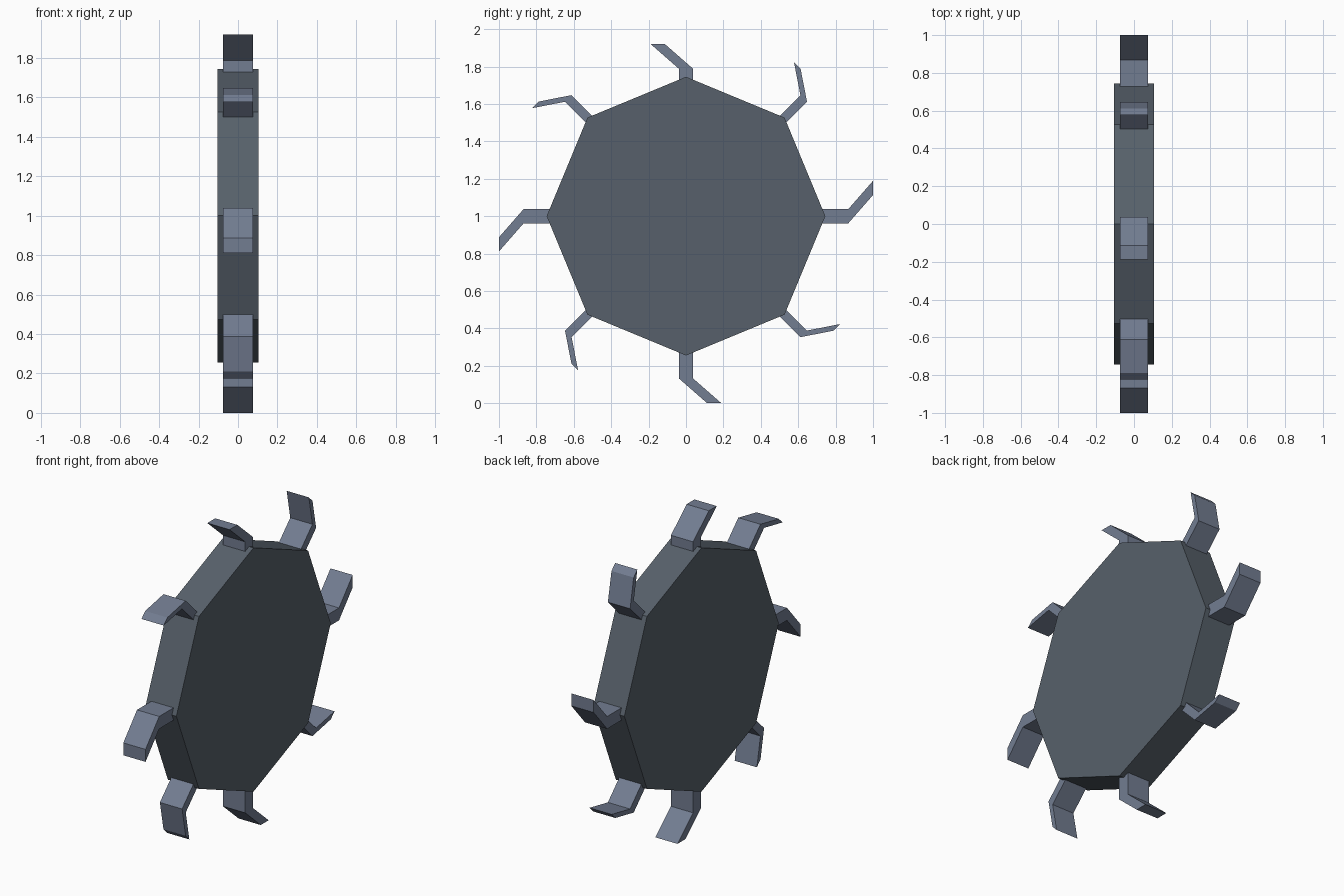
import bpy, math

if "Cube" in bpy.data.objects:
    bpy.data.objects.remove(bpy.data.objects["Cube"])

def material(name, rgb):
    m = bpy.data.materials.new(name)
    m.diffuse_color = (*rgb, 1)
    m.use_nodes = True
    m.node_tree.nodes["Principled BSDF"].inputs["Base Color"].default_value = m.diffuse_color
    return m

hub_grey = material("hub dark grey", (0.095, 0.118, 0.145))
paddle_grey = material("paddle blue grey", (0.17, 0.205, 0.285))

def extrude_x(name, profile, half, mat):
    """Prism along x from a counter-clockwise (y, z) outline."""
    n = len(profile)
    verts = [(x, y, z) for x in (-half, half) for y, z in profile]
    faces = [tuple(reversed(range(n))), tuple(range(n, 2 * n))]
    faces += [(i, (i + 1) % n, n + (i + 1) % n, n + i) for i in range(n)]
    me = bpy.data.meshes.new(name)
    me.from_pydata(verts, [], faces)
    me.materials.append(mat)
    ob = bpy.data.objects.new(name, me)
    bpy.context.collection.objects.link(ob)
    return ob

# Octagonal hub
R = 0.745
extrude_x("wheel_hub", [(R * math.cos(k * math.pi / 4), 1 + R * math.sin(k * math.pi / 4))
                        for k in range(8)], 0.105, hub_grey)

# Bent paddles on every corner: diagonal ones are thinner, the top one sits deeper
for k in range(8):
    if k % 2:
        h, bend, tip, off = 0.025, 0.89, 0.991, 0.15
    else:
        h, bend, tip, off = 0.038, 0.868, 1.0, 0.151
    sink = 0.08 if k == 2 else 0
    outline = [(0.68, -h), (bend - sink, -h), (tip - sink, off - h),
               (tip - sink, off + h), (bend - sink, h), (0.68, h)]
    c, s = math.cos(k * math.pi / 4), math.sin(k * math.pi / 4)
    extrude_x(f"paddle_{k + 1}", [(r * c - t * s, 1 + r * s + t * c) for r, t in outline],
              0.075, paddle_grey)
